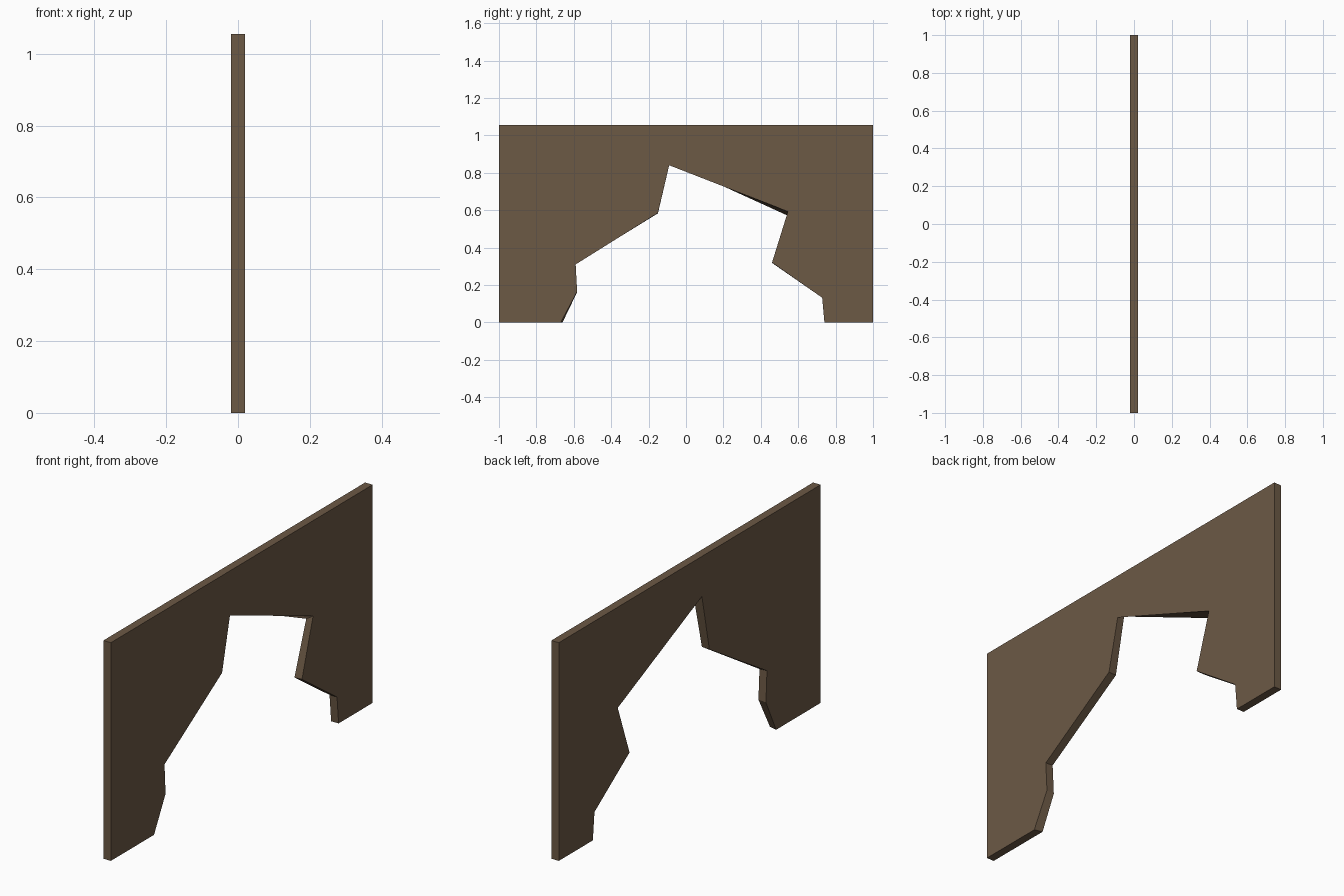
import bpy, bmesh

if "Cube" in bpy.data.objects:
    bpy.data.objects.remove(bpy.data.objects["Cube"])

# Flat earth-brown colour
mat = bpy.data.materials.new("earth brown")
mat.diffuse_color = (0.15, 0.10, 0.06, 1)
mat.use_nodes = True
mat.node_tree.nodes["Principled BSDF"].inputs["Base Color"].default_value = mat.diffuse_color

H, T = 1.055, 0.02   # wall height, half thickness

# Ragged opening edge (y, z) on each side; the two differ slightly
opening_right = [(-0.67, 0), (-0.582, 0.165), (-0.59, 0.31), (-0.15, 0.585),
                 (-0.09, 0.84), (0.545, 0.593), (0.46, 0.32), (0.728, 0.132), (0.74, 0)]
opening_left = [(-0.66, 0), (-0.582, 0.162), (-0.59, 0.312), (-0.15, 0.583),
                (-0.093, 0.861), (0.55, 0.568), (0.46, 0.318), (0.728, 0.132), (0.74, 0)]


def ring(bm, x, opening):
    outline = [(-1, H), (-1, 0)] + opening + [(1, 0), (1, H)]
    return [bm.verts.new((x, y, z)) for y, z in outline]


# Wall with broken opening: two faces joined by a rim
bm = bmesh.new()
a = ring(bm, T, opening_right)
b = ring(bm, -T, opening_left)
bm.faces.new(a)
bm.faces.new(b[::-1])
n = len(a)
for i in range(n):
    j = (i + 1) % n
    bm.faces.new((a[j], a[i], b[i], b[j]))
bm.normal_update()
bmesh.ops.triangulate(bm, faces=[f for f in bm.faces if len(f.verts) > 4],
                      ngon_method='EAR_CLIP')
bm.normal_update()
mesh = bpy.data.meshes.new("broken_wall")
bm.to_mesh(mesh)
bm.free()
mesh.materials.append(mat)
wall = bpy.data.objects.new("broken_wall", mesh)
bpy.context.collection.objects.link(wall)
